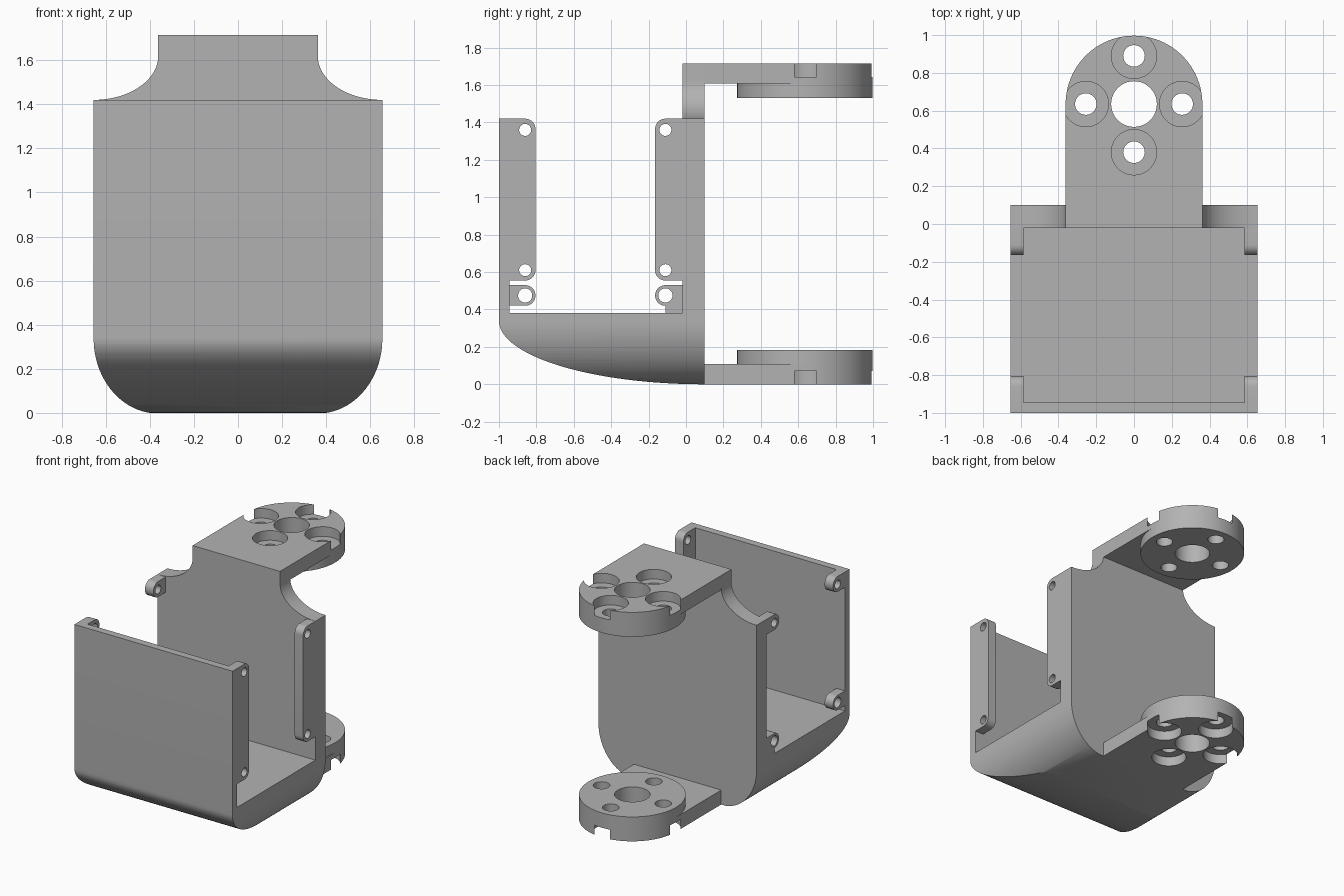
import bpy, bmesh, math

if "Cube" in bpy.data.objects:
    bpy.data.objects.remove(bpy.data.objects["Cube"])

grey = bpy.data.materials.new("plain_grey")
grey.use_nodes = True
grey.diffuse_color = (0.45, 0.45, 0.45, 1)
grey.node_tree.nodes["Principled BSDF"].inputs["Base Color"].default_value = grey.diffuse_color


def arc(cx, cy, rx, ry, start, end, n=24):
    """Points along an elliptical arc, angles in degrees."""
    angles = [math.radians(start + (end - start) * i / n) for i in range(n + 1)]
    return [(cx + rx * math.cos(a), cy + ry * math.sin(a)) for a in angles]


def prism(name, outline, axis, lo, hi):
    """Extrude a 2D outline along the named axis."""
    place = {"x": lambda p, t: (t, p[0], p[1]),
             "y": lambda p, t: (p[0], t, p[1]),
             "z": lambda p, t: (p[0], p[1], t)}[axis]
    bm = bmesh.new()
    face = bm.faces.new([bm.verts.new(place(p, lo)) for p in outline])
    top = bmesh.ops.extrude_face_region(bm, geom=[face])["geom"]
    shift = place((0, 0), hi - lo)
    bmesh.ops.translate(bm, vec=shift, verts=[v for v in top if isinstance(v, bmesh.types.BMVert)])
    bmesh.ops.recalc_face_normals(bm, faces=bm.faces)
    mesh = bpy.data.meshes.new(name)
    bm.to_mesh(mesh)
    bm.free()
    mesh.materials.append(grey)
    obj = bpy.data.objects.new(name, mesh)
    bpy.context.collection.objects.link(obj)
    return obj


def select_only(obj):
    bpy.ops.object.select_all(action="DESELECT")
    obj.select_set(True)
    bpy.context.view_layer.objects.active = obj


def combine(obj, cutter, operation="DIFFERENCE"):
    mod = obj.modifiers.new("cut", "BOOLEAN")
    mod.operation, mod.solver, mod.object = operation, "EXACT", cutter
    select_only(obj)
    bpy.ops.object.modifier_apply(modifier=mod.name)
    bpy.data.objects.remove(cutter)


def drill(obj, axis, a, b, r, lo, hi):
    ring = arc(a, b, r, r, 0, 360, 40)[:-1]
    combine(obj, prism("drill", ring, axis, lo, hi))


def smooth(obj):
    select_only(obj)
    bpy.ops.object.shade_smooth_by_angle(angle=math.radians(30))


W, NECK, H, WALL = 0.655, 0.362, 1.715, 1.42
FRONT_IN, BACK_IN, BACK = -0.945, -0.02, 0.1

# Bracket body: front silhouette crossed with the U-shaped side profile
right_half = (arc(NECK, 0.337, W - NECK, 0.34, -90, 0)
              + arc(W, 1.62, W - NECK, 0.2, 270, 180) + [(NECK, H)])
silhouette = right_half + [(-x, z) for x, z in reversed(right_half)]
body = prism("bracket_body", silhouette, "y", -1.2, 0.3)
side = ([(-1, WALL), (FRONT_IN, WALL), (FRONT_IN, 0.38), (BACK_IN, 0.38), (BACK_IN, 1.8), (BACK, 1.8)]
        + arc(BACK, 0.34, BACK + 1, 0.34, 270, 180, 40))
combine(body, prism("side_profile", side, "x", -0.8, 0.8), "INTERSECT")
smooth(body)


# Screw flanges: long strips on one side, short ears on the other
def flange(name, wall, tip, z0, z1, x0, x1, holes):
    r = 0.054
    s = 1 if tip > wall else -1
    corner = [(tip - r + math.cos(math.radians(a)) * r, math.sin(math.radians(a)) * r)
              for a in range(-90, 91, 10)]
    low = [(y, z0 + r + z) for y, z in corner[:10]]
    high = [(y, z1 - r + z) for y, z in corner[9:]]
    outline = [(wall, z0)] + [(tip + s * (y - tip), z) for y, z in low + high] + [(wall, z1)]
    obj = prism(name, outline, "x", x0, x1)
    for z, hole in holes:
        drill(obj, "x", tip - s * 0.055, z, hole, x0 - 0.1, x1 + 0.1)
    smooth(obj)


for label, wall, tip in (("front", FRONT_IN, -0.805), ("back", BACK_IN, -0.165)):
    flange(label + "_long_flange", wall, tip, 0.555, WALL, 0.585, W, [(0.61, 0.032), (1.36, 0.032)])
    flange(label + "_upper_ear", wall, tip, 1.305, WALL, -W, -0.585, [(1.36, 0.032)])
    flange(label + "_lower_ear", wall, tip, 0.42, 0.53, -W, -0.585, [(0.475, 0.038)])
prism("ear_support", [(-0.11, 0.38), (BACK_IN, 0.38), (BACK_IN, 0.425), (-0.11, 0.425)], "x", -W, -0.585)

# Upper and lower arms, each with a thick round mounting pad
CY, R, RING = 0.635, 0.362, 0.255
for label, flip in (("upper", True), ("lower", False)):
    def span(a, b):
        return (H - b, H - a) if flip else (a, b)

    plate = [(-R, BACK), (R, BACK)] + arc(0, CY, R, R, 0, 180, 48)
    arm = prism(label + "_arm", plate, "z", *span(0, 0.108))
    pad = prism(label + "_pad", arc(0, CY, R, R, 0, 360, 96)[:-1], "z", *span(0.108, 0.183))
    for part in (arm, pad):
        drill(part, "z", 0, CY, 0.121, *span(-0.1, 0.3))
        for k in range(4):
            a = k * math.pi / 2
            x, y = RING * math.cos(a), CY + RING * math.sin(a)
            drill(part, "z", x, y, 0.057, *span(-0.1, 0.3))
            if part is arm:
                drill(part, "z", x, y, 0.12, *span(-0.1, 0.072))
        smooth(part)
